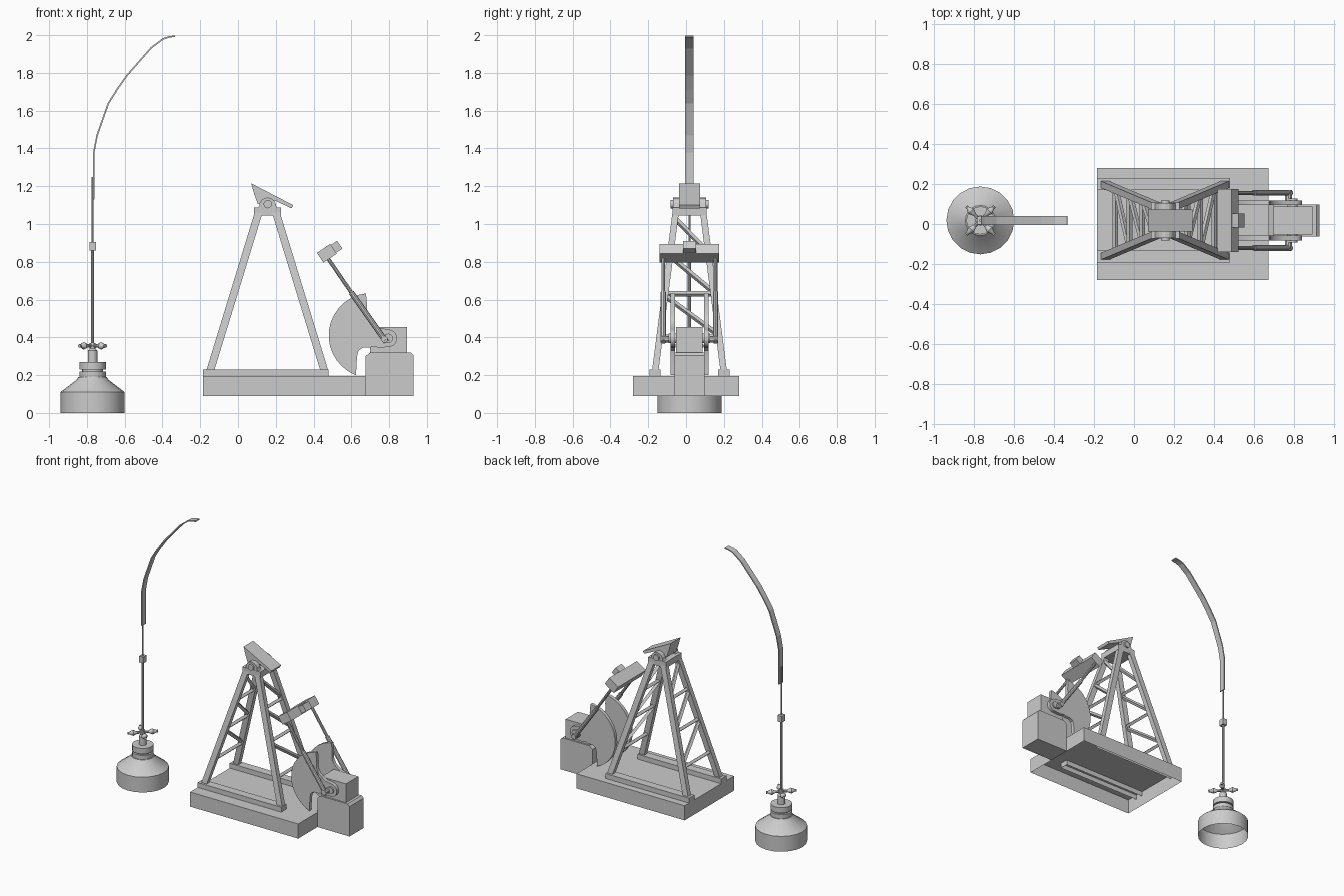
import bpy, bmesh, math
from mathutils import Vector, Matrix

if "Cube" in bpy.data.objects:
    bpy.data.objects.remove(bpy.data.objects["Cube"])

YC = 0.018  # machine centre line


def finish(name, bm, smooth=False):
    bmesh.ops.recalc_face_normals(bm, faces=bm.faces)
    me = bpy.data.meshes.new(name)
    bm.to_mesh(me)
    bm.free()
    ob = bpy.data.objects.new(name, me)
    bpy.context.collection.objects.link(ob)
    if smooth:
        bpy.ops.object.select_all(action='DESELECT')
        ob.select_set(True)
        bpy.context.view_layer.objects.active = ob
        bpy.ops.object.shade_smooth_by_angle(angle=math.radians(35))
    return ob


def box(name, lo, hi, open_bottom=False):
    bm = bmesh.new()
    lo, hi = Vector(lo), Vector(hi)
    m = Matrix.Translation((lo + hi) / 2) @ Matrix.Diagonal((*(hi - lo), 1))
    bmesh.ops.create_cube(bm, size=1, matrix=m)
    if open_bottom:
        bm.normal_update()
        bmesh.ops.delete(bm, geom=[f for f in bm.faces if f.normal.z < -.9], context='FACES')
    return finish(name, bm)


def extrude(name, pts, y0, y1, smooth=False):
    """Outline in the xz plane, extruded along y."""
    bm = bmesh.new()
    f = bm.faces.new([bm.verts.new((x, y0, z)) for x, z in pts])
    r = bmesh.ops.extrude_face_region(bm, geom=[f])
    vs = [v for v in r['geom'] if isinstance(v, bmesh.types.BMVert)]
    bmesh.ops.translate(bm, verts=vs, vec=(0, y1 - y0, 0))
    return finish(name, bm, smooth)


def rod(name, a, b, r, r2=None, n=10):
    a, b = Vector(a), Vector(b)
    d = b - a
    bm = bmesh.new()
    m = Matrix.Translation((a + b) / 2) @ d.to_track_quat('Z', 'Y').to_matrix().to_4x4()
    bmesh.ops.create_cone(bm, cap_ends=True, segments=n, radius1=r,
                          radius2=r if r2 is None else r2, depth=d.length, matrix=m)
    return finish(name, bm, n > 6)


def beam(name, a, b, w, h):
    """Rectangular bar whose ends are cut level; w along x, h along y."""
    bm = bmesh.new()
    rings = [[bm.verts.new((p[0] + sx * w / 2, p[1] + sy * h / 2, p[2]))
              for sx, sy in ((-1, -1), (1, -1), (1, 1), (-1, 1))] for p in (a, b)]
    for i in range(4):
        j = (i + 1) % 4
        bm.faces.new((rings[0][i], rings[0][j], rings[1][j], rings[1][i]))
    bm.faces.new(rings[0])
    bm.faces.new(rings[1])
    return finish(name, bm)


def lathe(name, prof, cx, cy, n=20):
    bm = bmesh.new()
    vs = [bm.verts.new((cx + r, cy, z)) for r, z in prof]
    es = [bm.edges.new(p) for p in zip(vs, vs[1:])]
    bmesh.ops.spin(bm, geom=vs + es, cent=(cx, cy, 0), axis=(0, 0, 1),
                   angle=2 * math.pi, steps=n)
    bmesh.ops.remove_doubles(bm, verts=bm.verts, dist=1e-4)
    return finish(name, bm, True)


# Wellhead
WX = -.77
lathe("wellhead", [(.17, 0), (.17, .11), (.085, .175), (.075, .19), (.07, .19), (.07, .22),
                   (.055, .22), (.055, .23), (.07, .23), (.07, .27), (.025, .27),
                   (.025, .33), (.016, .34), (.016, .37), (0, .37)], WX, YC)
for k in range(4):
    a = math.pi / 4 + k * math.pi / 2
    p = lambda d: (WX + d * math.cos(a), YC + d * math.sin(a), .355)
    rod("valve_stem", p(0), p(.1), .009)
    rod("valve_inner_cone", p(.04), p(.065), .009, .02)
    rod("valve_outer_cone", p(.065), p(.088), .02, .009)

# Polished rod, clamp and hanging strap
rod("polished_rod", (WX, YC, .36), (WX, YC, .87), .009)
rod("hanger_rod", (WX, YC, .87), (WX, YC, 1.25), .006)
box("rod_clamp", (WX - .017, YC - .02, .86), (WX + .017, YC + .02, .905))
path = [(-.767, 1.13), (-.767, 1.38), (-.75, 1.47), (-.69, 1.64), (-.643, 1.715), (-.59, 1.79),
        (-.52, 1.87), (-.463, 1.935), (-.4, 1.983), (-.367, 1.994), (-.335, 1.999)]
inner = []
for i, (x, z) in enumerate(path):
    q0, q1 = path[max(i - 1, 0)], path[min(i + 1, len(path) - 1)]
    t = Vector((q1[0] - q0[0], q1[1] - q0[1])).normalized()
    inner.append((x + t.y * .008, z - t.x * .008))
extrude("hanging_strap", path + inner[::-1], YC - .022, YC + .022)

# Skid base, open underneath, with foot rails
box("skid_base", (-.185, -.28, .09), (.675, .28, .195), True)
for s in (-1, 1):
    y = YC + s * .182
    box("foot_rail", (-.185, y - .03, .16), (.48, y + .03, .23), True)

# Gearbox
extrude("gearbox_lower", [(.675, .09), (.93, .09), (.93, .305), (.915, .32), (.7, .32), (.675, .3)],
        YC - .08, YC + .08)
box("gearbox_upper", (.7, YC - .07, .3), (.895, YC + .07, .455))

# A-frame tower
LEVELS = (.40, .63, .84, 1.04)
FOOT, TOP = Vector((.3, .18, .23)), Vector((.046, .073, 1.06))


def leg(sx, sy, z):
    p = FOOT.lerp(TOP, (z - FOOT.z) / (TOP.z - FOOT.z))
    return (.155 + sx * p.x, YC + sy * p.y, z)


for sx in (-1, 1):
    for sy in (-1, 1):
        beam("tower_leg", leg(sx, sy, .22), leg(sx, sy, 1.06), .042, .034)
    for i, z in enumerate(LEVELS):
        if i < 3:
            rod("tower_rung", leg(sx, -1, z), leg(sx, 1, z), .014, n=4)
        if i:
            rod("tower_brace", leg(sx, -1, z - .01), leg(sx, 1, LEVELS[i - 1] + .01), .014, n=4)

# Tower cap and saddle bearing
box("tower_cap", (.085, YC - .09, 1.045), (.228, YC + .09, 1.088))
for s in (-1, 1):
    y = YC + s * .07
    arch = [(.157 + .045 * math.cos(t * math.pi / 8), 1.095 + .045 * math.sin(t * math.pi / 8))
            for t in range(9)]
    extrude("bearing_housing", [(.1, 1.08), (.214, 1.08)] + arch, y - .018, y + .018)
rod("saddle_shaft", (.157, YC - .1, 1.105), (.157, YC + .1, 1.105), .022, n=12)
extrude("beam_saddle", [(.07, 1.215), (.292, 1.1), (.283, 1.083), (.2, 1.122), (.16, 1.135),
                        (.105, 1.105), (.085, 1.16)], YC - .055, YC + .055)

# Counterweight cranks
out = []
for i in range(15):
    a = math.radians(97 + (249 - 97) * i / 14)
    out.append((.705 + .225 * math.cos(a), .41 + .225 * math.sin(a)))
out += [(.63, .3), (.638, .33), (.66, .345), (.7, .345), (.71, .352), (.75, .345)]
for i in range(9):
    a = math.radians(-100 + 170 * i / 8)
    out.append((.795 + .047 * math.cos(a), .395 + .047 * math.sin(a)))
out += [(.75, .45), (.7, .485), (.682, .52), (.683, .57)]
for s in (-1, 1):
    y = YC + s * .088
    extrude("counterweight_crank", out, y - .012, y + .012, True)
    rod("crank_pin", (.775, y, .39), (.775, YC + s * .152, .39), .018)

    # Pitman arms
    y = YC + s * .138
    rod("pitman_lower", (.785, y, .375), (.6, y, .637), .015)
    rod("pitman_upper", (.6, y, .637), (.475, y, .82), .01)
rod("crank_shaft", (.795, YC - .11, .395), (.795, YC + .11, .395), .025, n=12)

# Equalizer bar and its centre bearing
for name, c, size in (("equalizer_bar", (.47, .845), (.085, .316, .062)),
                      ("equalizer_bearing", (.52, .878), (.045, .07, .05))):
    bm = bmesh.new()
    m = (Matrix.Translation((c[0], YC, c[1])) @ Matrix.Rotation(math.radians(-34), 4, 'Y')
         @ Matrix.Diagonal((*size, 1)))
    bmesh.ops.create_cube(bm, size=1, matrix=m)
    finish(name, bm)
